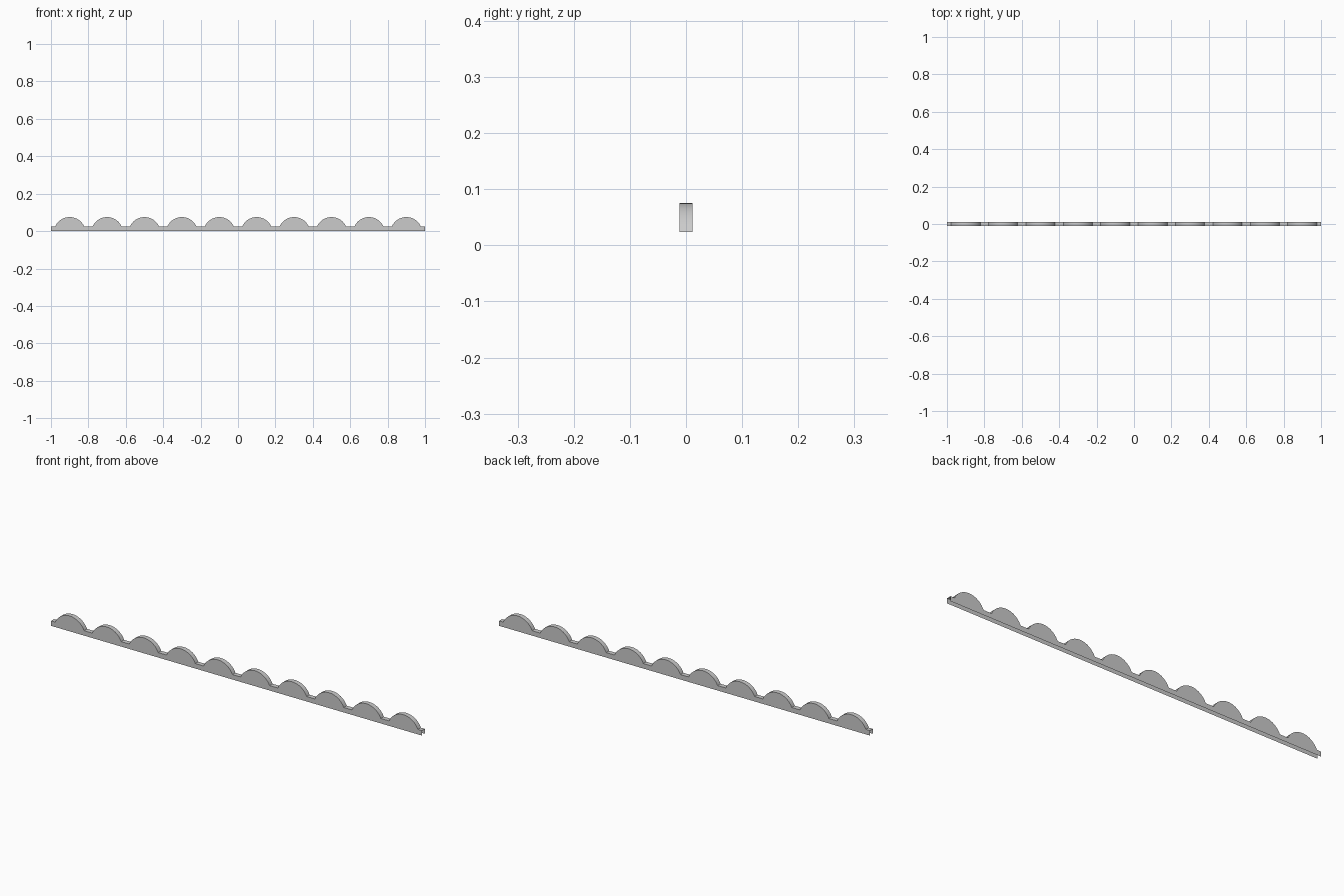
import bpy, bmesh, math

if "Cube" in bpy.data.objects:
    bpy.data.objects.remove(bpy.data.objects["Cube"])

HALF_T = 0.0115     # half thickness in y
LEDGE = 0.024       # height of the flat rail between scallops
TOP = 0.075         # crest height
HALF_W = 0.078      # half width of one scallop
COUNT, SEGS = 10, 20

# Scalloped top outline: flat ledges joined by circular arcs
rise = TOP - LEDGE
radius = (HALF_W ** 2 + rise ** 2) / (2 * rise)
sweep = math.asin(HALF_W / radius)
outline = [(-1.0, LEDGE)]
for i in range(COUNT):
    cx = -0.9 + 0.2 * i
    for k in range(SEGS + 1):
        a = sweep * (2 * k / SEGS - 1)
        outline.append((cx + radius * math.sin(a), TOP - radius + radius * math.cos(a)))
outline.append((1.0, LEDGE))

# Thin shell: front wall, back wall and top strip, open below and at the ends
bm = bmesh.new()
cols = []
for x, z in outline:
    pts = ((-HALF_T, 0), (-HALF_T, z), (HALF_T, z), (HALF_T, 0))
    cols.append([bm.verts.new((x, y, h)) for y, h in pts])
for a, b in zip(cols, cols[1:]):
    for j in range(3):
        bm.faces.new((a[j], b[j], b[j + 1], a[j + 1]))

mesh = bpy.data.meshes.new("scalloped_trim")
bm.to_mesh(mesh)
bm.free()
trim = bpy.data.objects.new("scalloped_trim", mesh)
bpy.context.collection.objects.link(trim)

# Smooth crests, crisp edges
bpy.context.view_layer.objects.active = trim
trim.select_set(True)
bpy.ops.object.shade_smooth_by_angle(angle=math.radians(30))
